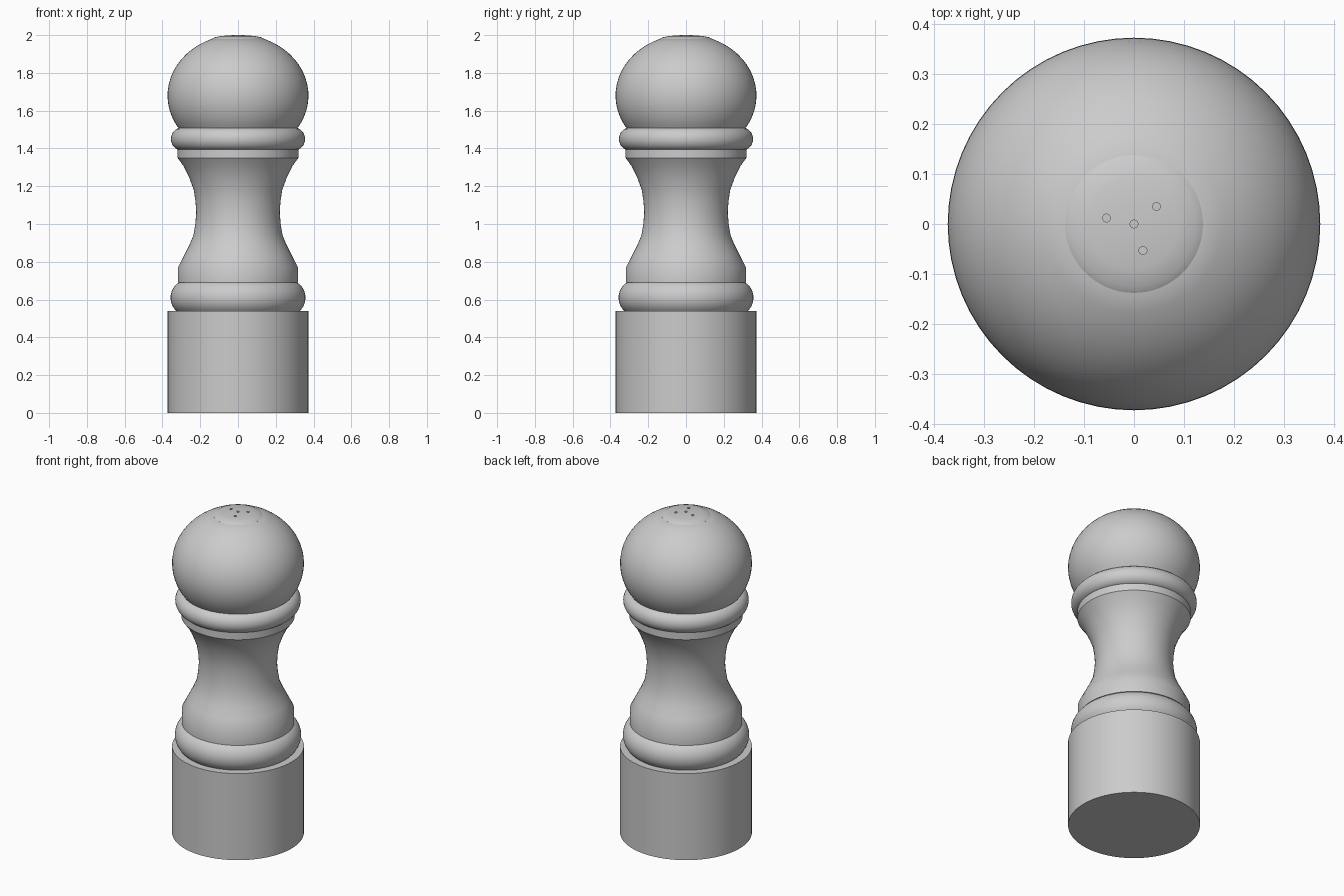
import bpy, bmesh, math
from mathutils import Matrix

if "Cube" in bpy.data.objects:
    bpy.data.objects.remove(bpy.data.objects["Cube"])

SEGMENTS = 64
GREY = (0.6, 0.6, 0.6, 1)

mat = bpy.data.materials.new("plain grey")
mat.use_nodes = True
mat.diffuse_color = GREY
mat.node_tree.nodes["Principled BSDF"].inputs["Base Color"].default_value = GREY


def finish(name, bm):
    bmesh.ops.remove_doubles(bm, verts=bm.verts, dist=1e-5)
    bmesh.ops.recalc_face_normals(bm, faces=bm.faces)
    mesh = bpy.data.meshes.new(name)
    bm.to_mesh(mesh)
    bm.free()
    mesh.materials.append(mat)
    obj = bpy.data.objects.new(name, mesh)
    bpy.context.collection.objects.link(obj)
    return obj


def smooth(obj):
    bpy.ops.object.select_all(action="DESELECT")
    obj.select_set(True)
    bpy.context.view_layer.objects.active = obj
    bpy.ops.object.shade_smooth_by_angle(angle=math.radians(32))


def lathe(name, profile):
    """Turn (radius, height) points about z, closing both ends."""
    profile = [(0, profile[0][1])] + profile + [(0, profile[-1][1])]
    bm = bmesh.new()
    verts = [bm.verts.new((r, 0, z)) for r, z in profile]
    edges = [bm.edges.new(pair) for pair in zip(verts, verts[1:])]
    bmesh.ops.spin(bm, geom=verts + edges, axis=(0, 0, 1), cent=(0, 0, 0),
                   steps=SEGMENTS, angle=math.tau)
    return finish(name, bm)


def arc(radius, height, center_r, center_z, start, end, steps):
    """Elliptic profile arc, angles in degrees from the horizontal."""
    angles = [math.radians(start + (end - start) * i / steps) for i in range(steps + 1)]
    return [(center_r + radius * math.cos(a), center_z + height * math.sin(a)) for a in angles]


# Plain cylindrical foot
smooth(lathe("base", [(0.373, 0), (0.373, 0.54)]))

# Rounded rings below and above the waist
smooth(lathe("lower_ring", arc(0.08, 0.09, 0.277, 0.61, -51, 90, 12)))
smooth(lathe("upper_ring", arc(0.055, 0.06, 0.3, 1.45, -90, 90, 12)))

# Waisted body with a straight collar at each end
smooth(lathe("body", [(0.318, 0.69), (0.318, 0.77), (0.285, 0.835), (0.257, 0.89),
                      (0.236, 0.94), (0.226, 1.0), (0.221, 1.06), (0.225, 1.12),
                      (0.234, 1.18), (0.26, 1.25), (0.287, 1.305), (0.32, 1.35),
                      (0.32, 1.4)]))

# Ball head, flattened where the cap sits
smooth(lathe("head", arc(0.373, 0.323, 0, 1.68, -34, 68.2, 16)))

# Shallow domed cap
cap = lathe("cap", [(0.138, 1.96), (0.138, 1.98), (0.125, 1.988),
                    (0.09, 1.995), (0.045, 1.999), (0.01, 2.0)])

# Pouring holes cut into the cap
bm = bmesh.new()
for x, y in [(0, 0), (0.045, 0.035), (-0.055, 0.012), (0.018, -0.053)]:
    bmesh.ops.create_cone(bm, cap_ends=True, segments=16, radius1=0.008, radius2=0.008,
                          depth=0.06, matrix=Matrix.Translation((x, y, 2.01)))
cutter = finish("hole_cutter", bm)
cutter.hide_render = True
cut = cap.modifiers.new("holes", "BOOLEAN")
cut.object = cutter
cut.solver = "EXACT"
bpy.context.view_layer.objects.active = cap
bpy.ops.object.modifier_apply(modifier=cut.name)
bpy.data.objects.remove(cutter)
smooth(cap)
